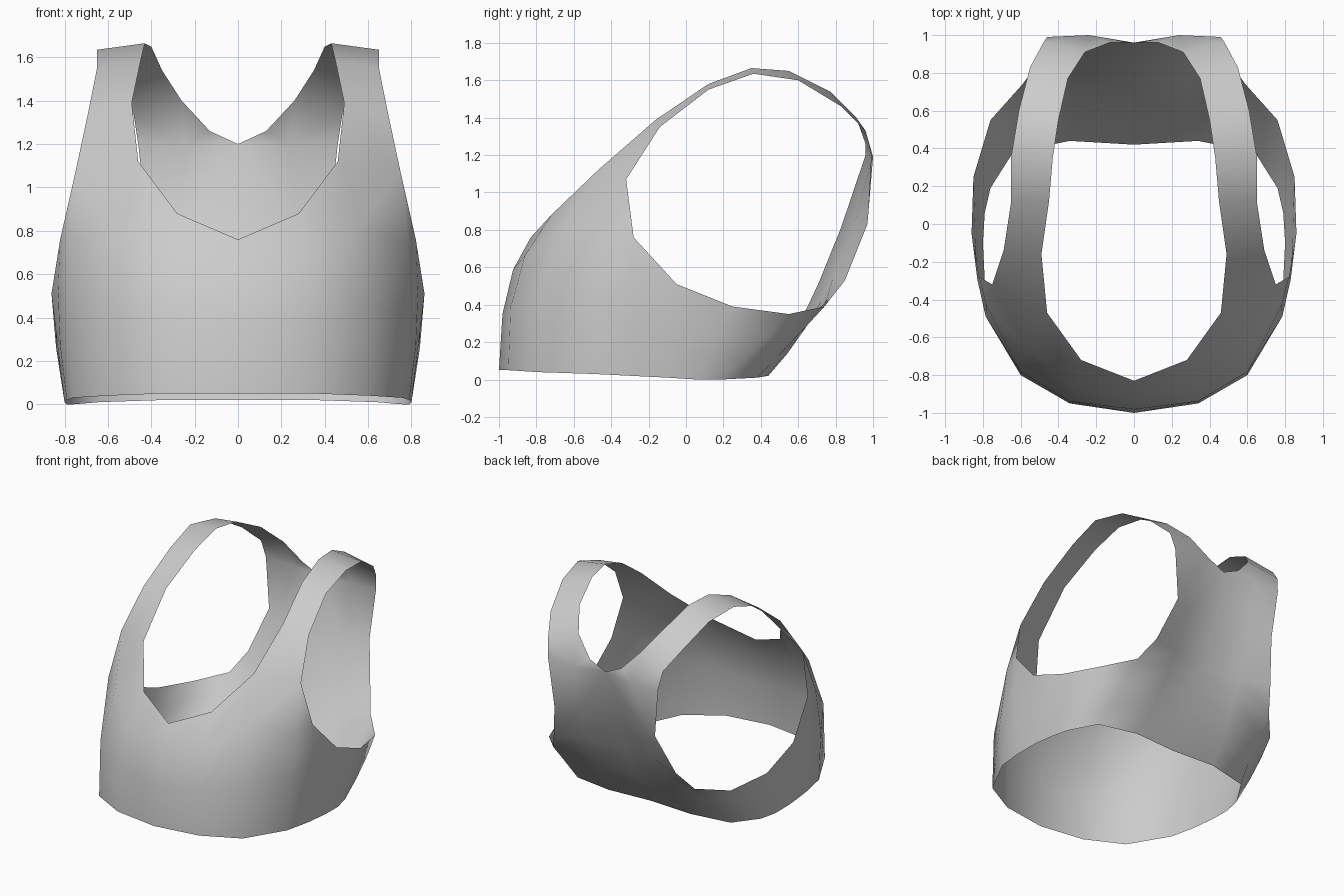
import bpy, bmesh
from mathutils import Vector

if "Cube" in bpy.data.objects:
    bpy.data.objects.remove(bpy.data.objects["Cube"])

bm = bmesh.new()


def curve(p0, c, p1, ts):
    p0, c, p1 = Vector(p0), Vector(c), Vector(p1)
    return [p0 * (1 - t) ** 2 + c * 2 * t * (1 - t) + p1 * t * t for t in ts]


def face(*pts):
    bm.faces.new([bm.verts.new(p) for p in pts])


def loft(columns):
    for a, b in zip(columns, columns[1:]):
        for i in range(len(a) - 1):
            face(a[i], b[i], b[i + 1], a[i + 1])


# Front and side panel: columns from hem (start, bulge, end) to neckline / armhole
body = [
    ((0, -1, .05), (0, -1, .55), (0, -.83, .76)),
    ((.34, -.95, .05), (.36, -.98, .6), (.28, -.72, .88)),
    ((.60, -.80, .04), (.64, -.84, .7), (.46, -.47, 1.12)),
    ((.76, -.50, .03), (.82, -.52, .6), (.75, -.32, 1.07)),
    ((.79, -.30, .02), (.85, -.30, .4), (.82, -.28, .76)),
    ((.80, -.10, .01), (.83, -.07, .25), (.86, -.05, .51)),
    ((.79, .06, 0), (.84, .15, .2), (.85, .25, .39)),
    ((.76, .19, 0), (.78, .40, .18), (.76, .55, .35)),
    ((.64, .38, .01), (.60, .55, .18), (.59, .74, .39)),
]
cols = [curve(*c, [0, 1 / 3, 2 / 3, 1]) for c in body]
loft(cols)

# Back panel: armhole edge, shoulder-blade column, recessed spine
ts = [0, .14, .28, .42, .53, .75, 1]
edge = cols[-1] + [Vector(p) for p in ((.51, .85, .53), (.42, .97, .83), (.46, .99, 1.2))]
blade = curve((.34, .44, .02), (.28, .82, .42), (.24, 1, 1.19), ts)
spine = curve((0, .42, .02), (0, .70, .36), (0, .96, 1.2), ts)
loft([edge, blade, spine])

# Shoulder strap: inner and outer edges from back to front
inner = [(.26, .91, 1.40), (.35, .77, 1.54), (.40, .55, 1.65), (.43, .35, 1.665),
         (.45, .12, 1.58), (.49, -.16, 1.39), body[2][2]]
outer = [(.48, .96, 1.33), (.55, .83, 1.46), (.61, .60, 1.60), (.65, .36, 1.635),
         (.65, .12, 1.55), (.69, -.14, 1.35), body[3][2]]
loft([inner, outer])

# Back neckline joining panel to strap
neck = (.13, .96, 1.26)
face(spine[-1], blade[-1], neck)
face(neck, blade[-1], inner[0])
face(blade[-1], edge[-1], outer[0], inner[0])

bmesh.ops.remove_doubles(bm, verts=bm.verts, dist=.002)
bmesh.ops.recalc_face_normals(bm, faces=bm.faces)
if sum(f.normal.dot(f.calc_center_median() - Vector((0, 0, .6))) for f in bm.faces) < 0:
    bmesh.ops.reverse_faces(bm, faces=bm.faces)
for f in bm.faces:
    f.smooth = True

mesh = bpy.data.meshes.new("cropped_top")
bm.to_mesh(mesh)
bm.free()
top = bpy.data.objects.new("cropped_top", mesh)
bpy.context.collection.objects.link(top)

# Mirror to the other half
mirror = top.modifiers.new("mirror", 'MIRROR')
mirror.use_clip = True
mirror.merge_threshold = .002
